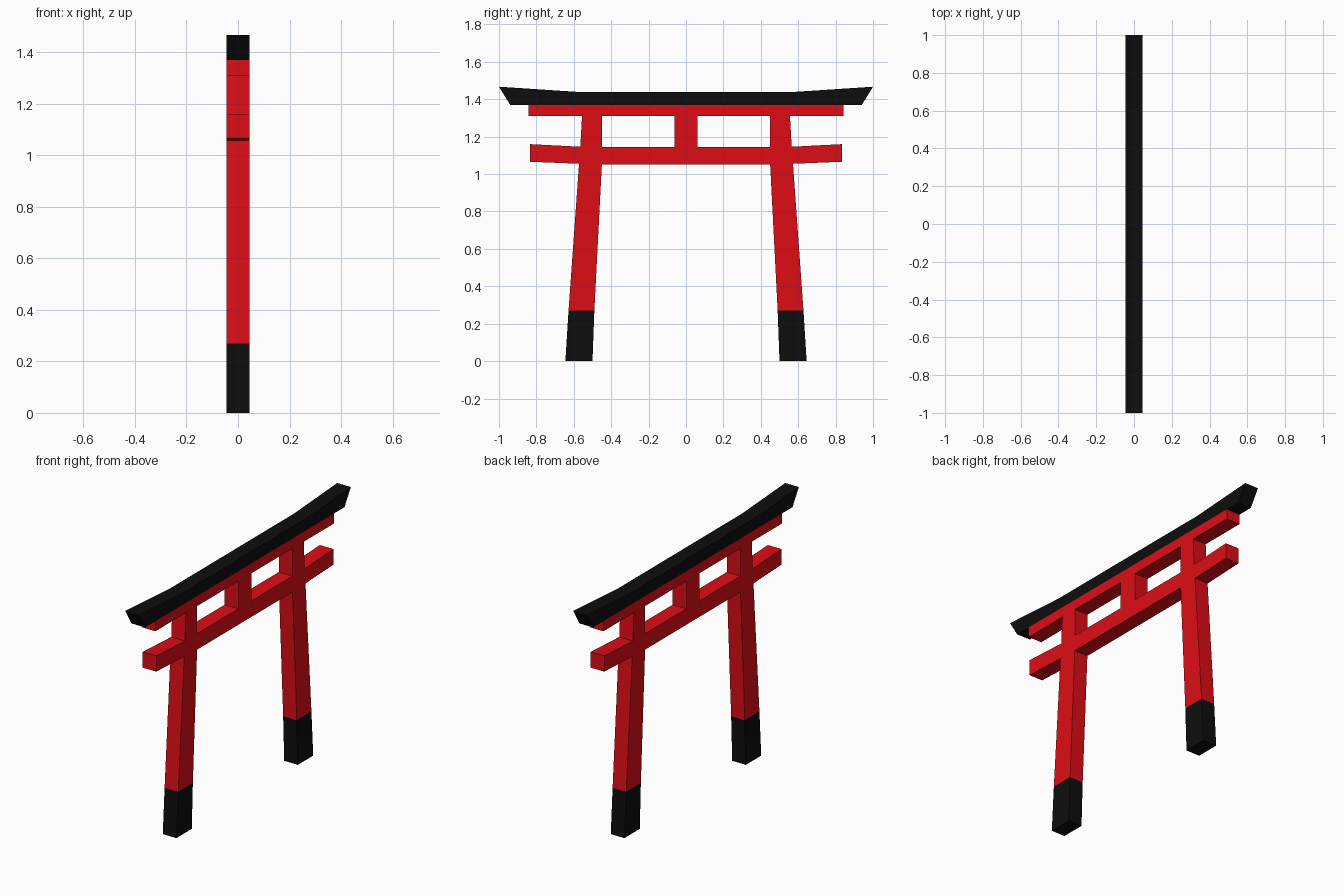
import bpy, bmesh

if "Cube" in bpy.data.objects:
    bpy.data.objects.remove(bpy.data.objects["Cube"])

HALF = 0.045  # half thickness along x


def material(name, color):
    m = bpy.data.materials.new(name)
    m.diffuse_color = color
    m.use_nodes = True
    m.node_tree.nodes["Principled BSDF"].inputs["Base Color"].default_value = m.diffuse_color
    return m


RED = material("red_paint", (0.73, 0.004, 0.008, 1))
BLACK = material("black_paint", (0.004, 0.004, 0.004, 1))


def slab(name, profile, mat):
    """Extrude a (y, z) outline through the gate's thickness."""
    bm = bmesh.new()
    face = bm.faces.new([bm.verts.new((-HALF, y, z)) for y, z in profile])
    ext = bmesh.ops.extrude_face_region(bm, geom=[face])
    verts = [v for v in ext["geom"] if isinstance(v, bmesh.types.BMVert)]
    bmesh.ops.translate(bm, verts=verts, vec=(2 * HALF, 0, 0))
    bmesh.ops.recalc_face_normals(bm, faces=bm.faces)
    mesh = bpy.data.meshes.new(name)
    bm.to_mesh(mesh)
    bm.free()
    mesh.materials.append(mat)
    obj = bpy.data.objects.new(name, mesh)
    bpy.context.collection.objects.link(obj)
    return obj


def symmetric(half):
    """Complete a right-hand outline with its mirror image."""
    return half + [(-y, z) for y, z in reversed(half)]


# Top lintel with upswept ends
slab("roof_beam", symmetric([(0.94, 1.37), (1.0, 1.467), (0.59, 1.44)]), BLACK)
# Straight beam beneath it
slab("upper_beam", symmetric([(0.843, 1.31), (0.843, 1.37)]), RED)
# Tie beam with slightly raised ends, passing through the posts
slab("tie_beam", symmetric([(0.45, 1.05), (0.572, 1.055), (0.835, 1.066),
                            (0.835, 1.16), (0.565, 1.146), (0.45, 1.146)]), RED)
# Short strut in the centre
slab("centre_strut", symmetric([(0.061, 1.146), (0.061, 1.31)]), RED)

# Leaning posts in three stacked sections
sections = [
    ("post_foot", [(0.50, 0), (0.645, 0), (0.628, 0.27), (0.49, 0.27)], BLACK),
    ("post", [(0.49, 0.27), (0.628, 0.27), (0.572, 1.055), (0.45, 1.05)], RED),
    ("post_top", [(0.45, 1.146), (0.565, 1.146), (0.556, 1.31), (0.45, 1.31)], RED),
]
for side, s in (("right", 1), ("left", -1)):
    for name, outline, mat in sections:
        slab(f"{side}_{name}", [(s * y, z) for y, z in outline], mat)
